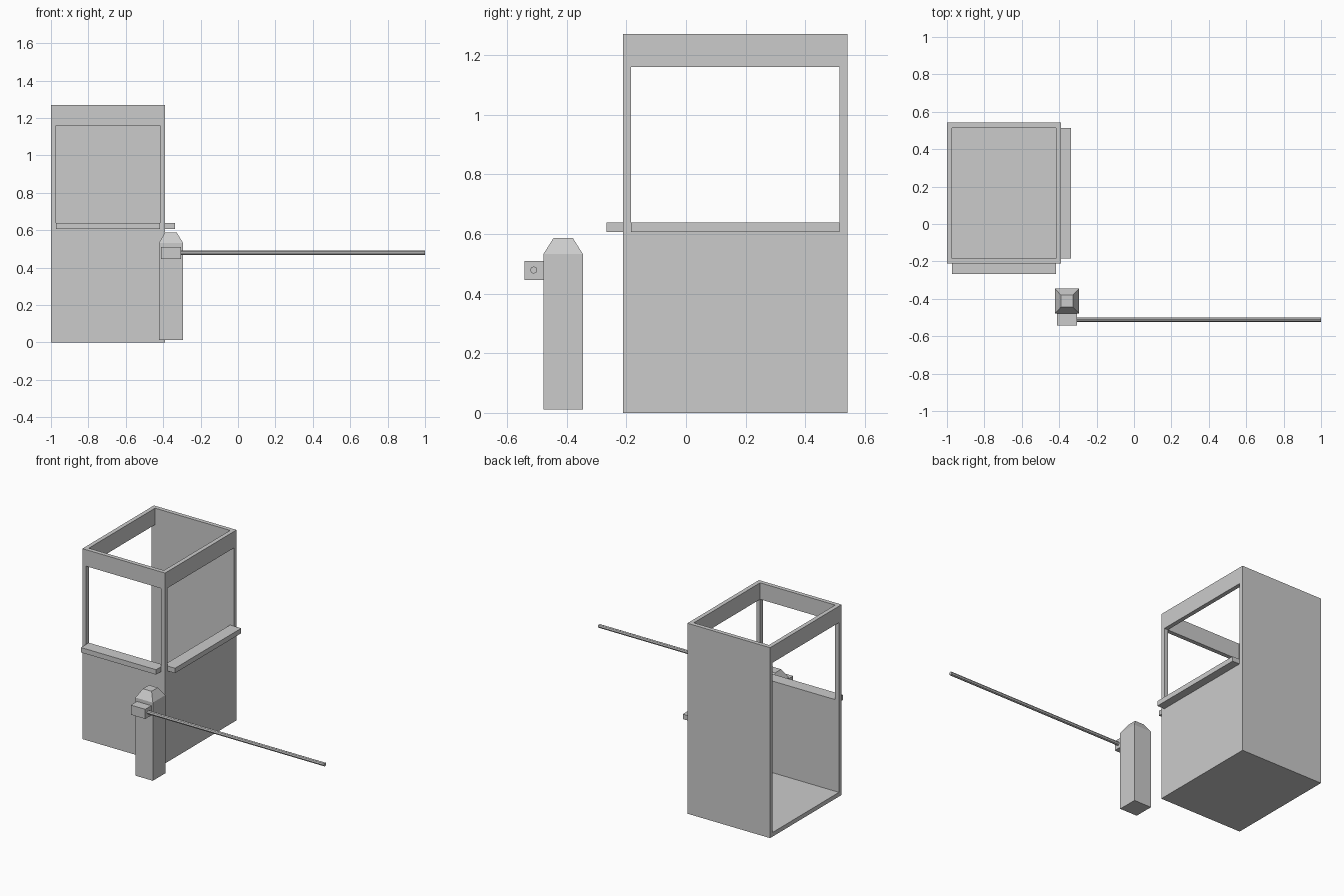
import bpy, bmesh, math

if "Cube" in bpy.data.objects:
    bpy.data.objects.remove(bpy.data.objects["Cube"])

T = 0.028                                   # wall thickness
X0, X1, Y0, Y1 = -1.0, -0.39, -0.212, 0.542  # booth footprint
SILL, SILL_TOP, HEAD, TOP = 0.606, 0.639, 1.16, 1.27


def finish(name, bm):
    bmesh.ops.recalc_face_normals(bm, faces=bm.faces)
    me = bpy.data.meshes.new(name)
    bm.to_mesh(me)
    bm.free()
    ob = bpy.data.objects.new(name, me)
    bpy.context.collection.objects.link(ob)
    return ob


def loft(name, rings):
    """Stack of rectangles (x0, x1, y0, y1, z) joined and capped."""
    bm = bmesh.new()
    loops = [[bm.verts.new(p) for p in ((a, c, z), (b, c, z), (b, d, z), (a, d, z))]
             for a, b, c, d, z in rings]
    bm.faces.new(loops[0][::-1])
    bm.faces.new(loops[-1])
    for lo, hi in zip(loops, loops[1:]):
        for i in range(4):
            j = (i + 1) % 4
            bm.faces.new((lo[i], lo[j], hi[j], hi[i]))
    return finish(name, bm)


def box(name, x0, x1, y0, y1, z0, z1):
    return loft(name, [(x0, x1, y0, y1, z0), (x0, x1, y0, y1, z1)])


# Booth shell: one skin around the solid cells of a 3 x 3 x 4 grid
cuts = ((X0, X0 + T, X1 - T, X1), (Y0, Y0 + T, Y1 - T, Y1), (0, T, SILL, HEAD, TOP))


def solid(i, j, k):
    if not (0 <= i < 3 and 0 <= j < 3 and 0 <= k < 4):
        return False
    if k == 0 or j == 2:                    # floor and back wall
        return True
    if i != 1 and j == 0:                   # front corner posts
        return True
    if k == 3:                              # open roof ring
        return (i, j) != (1, 1)
    return k == 1 and (i, j) in ((1, 0), (2, 1))  # panels under the windows


bm = bmesh.new()
for i in range(3):
    for j in range(3):
        for k in range(4):
            if not solid(i, j, k):
                continue
            for ax in range(3):
                for s in (0, 1):
                    n = [i, j, k]
                    n[ax] += 2 * s - 1
                    if solid(*n):
                        continue
                    vs = []
                    for u, v in ((0, 0), (1, 0), (1, 1), (0, 1)):
                        c = [i, j, k]
                        c[ax] += s
                        c[(ax + 1) % 3] += u
                        c[(ax + 2) % 3] += v
                        vs.append(bm.verts.new([cuts[a][c[a]] for a in range(3)]))
                    bm.faces.new(vs if s else vs[::-1])
bmesh.ops.remove_doubles(bm, verts=bm.verts, dist=1e-4)
finish("booth_shell", bm)

# Window sills, running through the wall and out past it
box("front_sill", X0 + T, X1 - T, -0.267, Y0 + T, SILL, SILL_TOP)
box("side_sill", X1 - T, -0.336, Y0 + T, Y1 - T, SILL, SILL_TOP)

# Barrier post with chamfered cap
loft("barrier_post", [(-0.422, -0.294, -0.478, -0.346, 0.012),
                      (-0.422, -0.294, -0.478, -0.346, 0.533),
                      (-0.391, -0.327, -0.444, -0.38, 0.587)])

# Pivot block and boom
box("pivot_block", -0.411, -0.305, -0.542, -0.478, 0.446, 0.51)
bm = bmesh.new()
bmesh.ops.create_cone(bm, cap_ends=True, segments=8, radius1=0.012, radius2=0.012, depth=1.315)
boom = finish("barrier_boom", bm)
boom.rotation_euler = (0, math.pi / 2, 0)
boom.location = (1 - 1.315 / 2, -0.511, 0.479)
